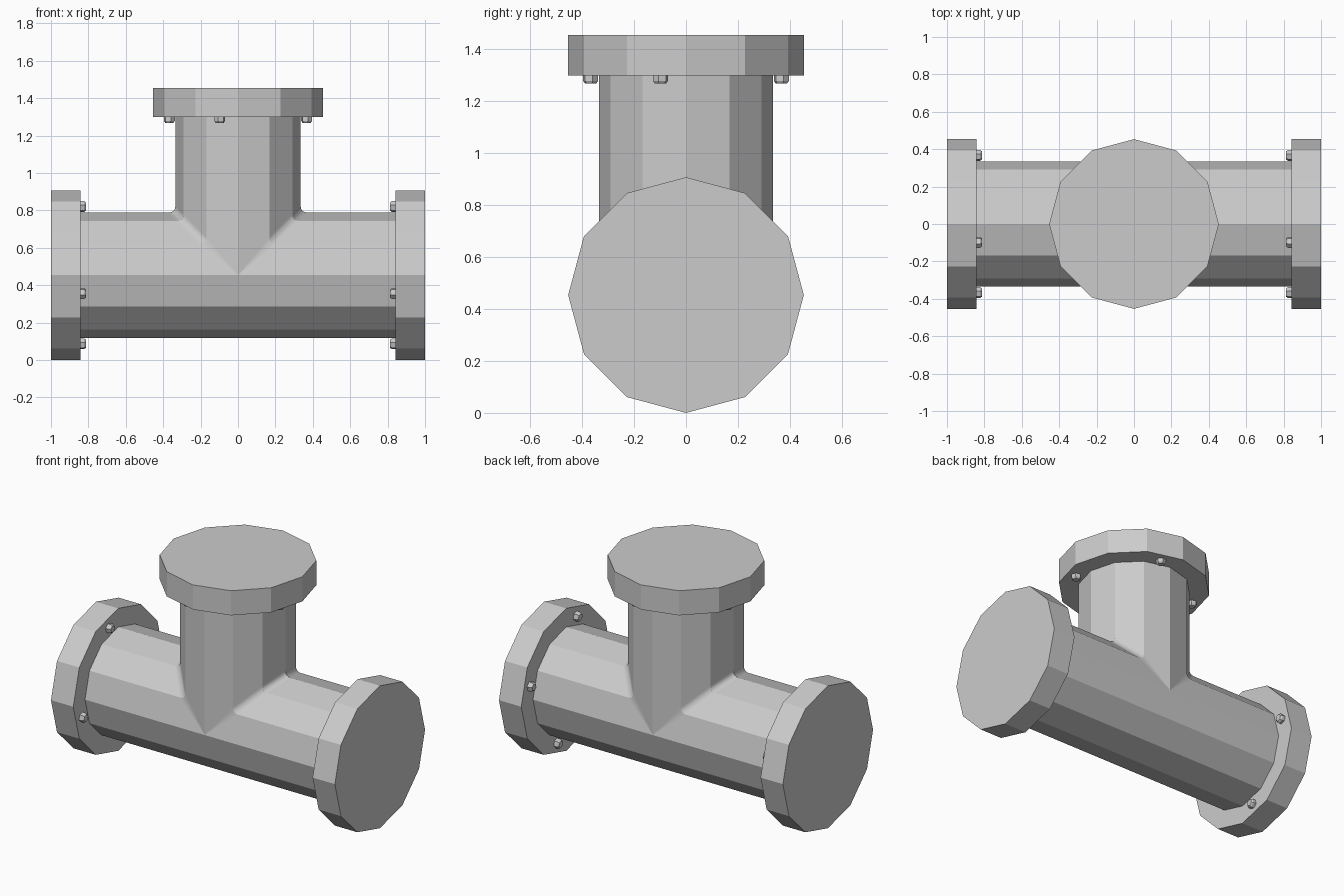
import bpy, bmesh
from math import sin, cos, radians, pi
from mathutils import Matrix, Vector

if "Cube" in bpy.data.objects:
    bpy.data.objects.remove(bpy.data.objects["Cube"])

R_PIPE, R_FLANGE, R_BOLTS = 0.335, 0.4535, 0.38
ZC = R_FLANGE            # height of the horizontal axis
TOP, THICK = 1.455, 0.157
FILLET = 0.032


def finish(name, bm):
    bmesh.ops.recalc_face_normals(bm, faces=bm.faces)
    me = bpy.data.meshes.new(name)
    bm.to_mesh(me)
    bm.free()
    ob = bpy.data.objects.new(name, me)
    bpy.context.collection.objects.link(ob)
    return ob


def lathe(name, profile, sides, matrix, phase=0.0):
    """Closed solid from (radius, height) rings, placed by matrix."""
    bm = bmesh.new()
    rings = [[bm.verts.new((r * cos(phase + 2 * pi * i / sides),
                            r * sin(phase + 2 * pi * i / sides), h))
              for i in range(sides)] for r, h in profile]
    for a, b in zip(rings, rings[1:]):
        for i in range(sides):
            j = (i + 1) % sides
            bm.faces.new((a[i], a[j], b[j], b[i]))
    bm.faces.new(rings[0])
    bm.faces.new(rings[-1])
    bm.transform(matrix)
    return finish(name, bm)


# Tee body: two equal 12-sided pipes mitred together with a small fillet
bm = bmesh.new()
x_end, z_end = 1 - THICK + 0.01, TOP - THICK + 0.01


def strip_faces(paths):
    grid = [[bm.verts.new(p) for p in path] for path in paths]
    for a, b in zip(grid, grid[1:]):
        for i in range(len(a) - 1):
            bm.faces.new((a[i], a[i + 1], b[i + 1], b[i]))


angles = [radians(b) for b in range(-90, 91, 30)]
for s in (-1, 1):
    paths = []
    for b in angles:
        y, h = R_PIPE * sin(b), R_PIPE * cos(b)
        d = FILLET if h > 0.01 else 0.0
        path = [(s * x_end, y, ZC + h)]
        for k in range(5):
            t = k * pi / 8
            path.append((s * (h + d - d * sin(t)), y, ZC + h + d - d * cos(t)))
        path.append((s * h, y, z_end))
        paths.append(path)
    strip_faces(paths)
strip_faces([[(x, R_PIPE * sin(b), ZC - R_PIPE * cos(b)) for x in (-x_end, 0, x_end)]
             for b in angles])
bmesh.ops.remove_doubles(bm, verts=bm.verts, dist=0.0005)
bmesh.ops.dissolve_degenerate(bm, edges=bm.edges, dist=0.0005)
bmesh.ops.holes_fill(bm, edges=[e for e in bm.edges if e.is_boundary], sides=0)
finish("tee_pipe_body", bm)

# Flanges with four bolt heads each; local +z points from the flange to the tee
frames = {
    "left": (Vector((-1, 0, ZC)), Vector((0, 1, 0)), Vector((0, 0, 1)), 105),
    "right": (Vector((1, 0, ZC)), Vector((0, 1, 0)), Vector((0, 0, 1)), 105),
    "top": (Vector((0, 0, TOP)), Vector((1, 0, 0)), Vector((0, 1, 0)), 75),
}
for side, (origin, u, v, start) in frames.items():
    inward = (Vector((0, 0, ZC)) - origin).normalized()
    basis = Matrix((u, v, inward)).transposed().to_4x4()
    place = Matrix.Translation(origin) @ basis
    lathe(side + "_flange", [(R_FLANGE, 0), (R_FLANGE, THICK)], 12, place)
    for i in range(4):
        a = radians(start + 90 * i)
        spot = place @ Matrix.Translation((R_BOLTS * cos(a), R_BOLTS * sin(a), THICK))
        lathe(f"{side}_bolt_{i + 1}",
              [(0.03, -0.005), (0.03, 0.02), (0.022, 0.031)], 6, spot, a)
